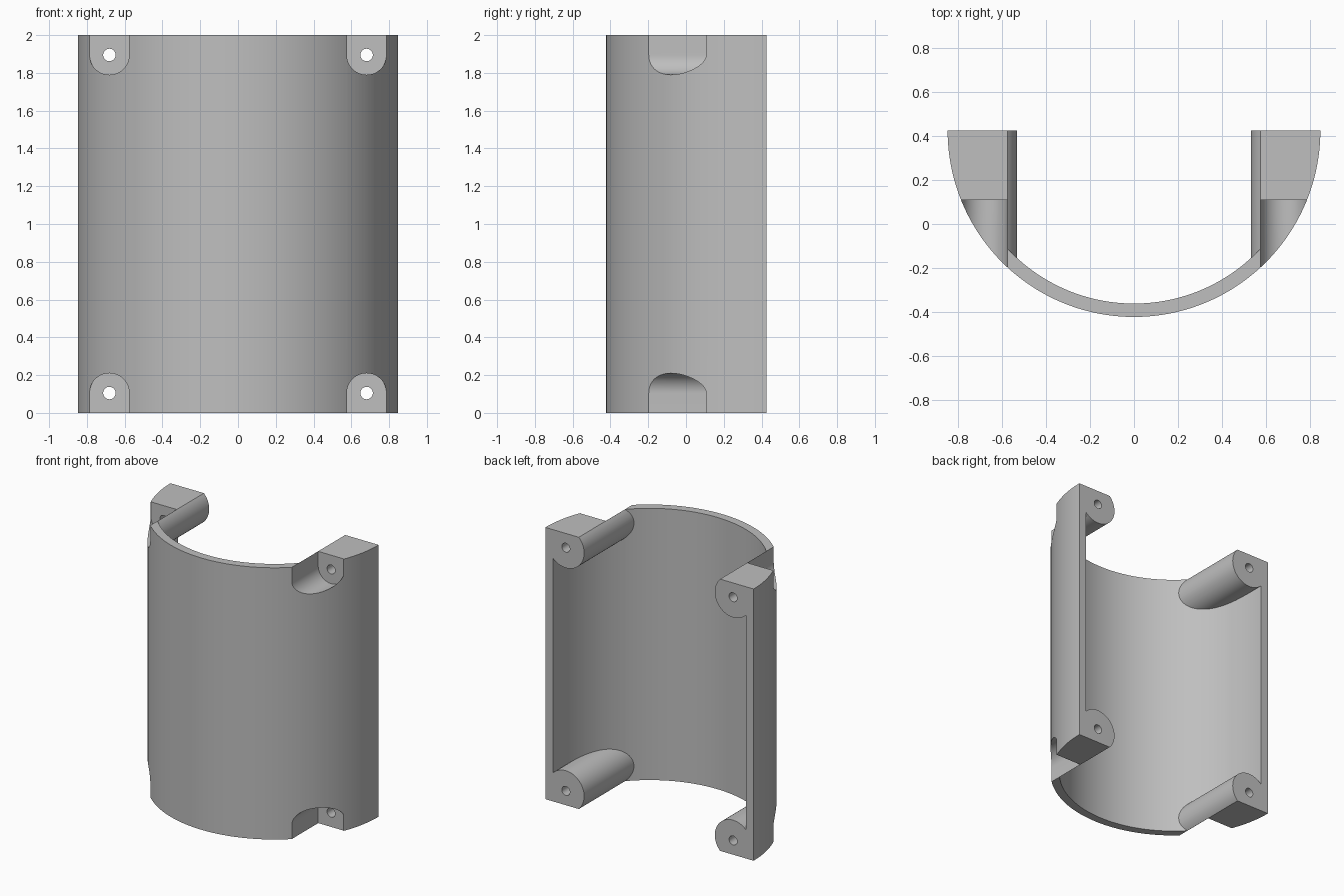
import bpy, bmesh, math

if "Cube" in bpy.data.objects:
    bpy.data.objects.remove(bpy.data.objects["Cube"], do_unlink=True)

LENGTH = 2.0
R_OUT, R_IN, BACK = 0.848, 0.787, 0.425
BOSS_X, BOSS_INSET = 0.681, 0.105
R_BOSS, R_POCKET, R_HOLE = 0.149, 0.105, 0.033
POCKET_FLOOR = 0.11


def arc(cx, cy, r, start, end, n):
    return [(cx + r * math.cos(start + (end - start) * i / n),
             cy + r * math.sin(start + (end - start) * i / n)) for i in range(n + 1)]


def prism(name, profile, axis, lo, hi):
    """Extrude a closed 2D profile along y (profile is x, z) or z (profile is x, y)."""
    bm = bmesh.new()
    put = (lambda a, b: (a, lo, b)) if axis == "y" else (lambda a, b: (a, b, lo))
    face = bm.faces.new([bm.verts.new(put(a, b)) for a, b in profile])
    moved = bmesh.ops.extrude_face_region(bm, geom=[face])["geom"]
    step = (0, hi - lo, 0) if axis == "y" else (0, 0, hi - lo)
    bmesh.ops.translate(bm, vec=step, verts=[v for v in moved if isinstance(v, bmesh.types.BMVert)])
    bmesh.ops.recalc_face_normals(bm, faces=bm.faces)
    mesh = bpy.data.meshes.new(name)
    bm.to_mesh(mesh)
    bm.free()
    obj = bpy.data.objects.new(name, mesh)
    bpy.context.collection.objects.link(obj)
    return obj


def select(obj):
    bpy.ops.object.select_all(action="DESELECT")
    obj.select_set(True)
    bpy.context.view_layer.objects.active = obj


def subtract(target, cutter):
    cutter.hide_render = True
    select(target)
    mod = target.modifiers.new("cut", "BOOLEAN")
    mod.operation, mod.solver, mod.object = "DIFFERENCE", "EXACT", cutter
    bpy.ops.object.modifier_apply(modifier=mod.name)
    bpy.data.objects.remove(cutter, do_unlink=True)


# Solid half cylinder and the hollow to be removed from it
shell = prism("half_shell", arc(0, BACK, R_OUT, math.pi, 2 * math.pi, 96), "z", 0, LENGTH)
hollow_profile = arc(0, BACK, R_IN, math.pi, 2 * math.pi, 96) + [(R_IN, 1), (-R_IN, 1)]
hollow = prism("hollow", hollow_profile, "z", -0.5, LENGTH + 0.5)

corners = [(x, z, out) for x in (-BOSS_X, BOSS_X)
           for z, out in ((BOSS_INSET, -1), (LENGTH - BOSS_INSET, 1))]

# Screw bosses stay as solid material inside the hollow
for x, z, out in corners:
    subtract(hollow, prism("boss", arc(x, z, R_BOSS, 0, 2 * math.pi, 64)[:-1], "y", -1, 2))
subtract(shell, hollow)

# Open-ended screw head pockets and through holes
for x, z, out in corners:
    end = z + out * 0.3
    pocket = arc(x, z, R_POCKET, 0, -out * math.pi, 32)
    pocket += [(x - R_POCKET, end), (x + R_POCKET, end)]
    subtract(shell, prism("pocket", pocket, "y", -1, POCKET_FLOOR))
    subtract(shell, prism("screw_hole", arc(x, z, R_HOLE, 0, 2 * math.pi, 32)[:-1], "y", -1, 2))

# Single grey finish
grey = bpy.data.materials.new("plain_grey")
grey.use_nodes = True
colour = (0.52, 0.52, 0.52, 1)
grey.diffuse_color = colour
grey.node_tree.nodes["Principled BSDF"].inputs["Base Color"].default_value = colour
shell.data.materials.clear()
shell.data.materials.append(grey)
for poly in shell.data.polygons:
    poly.material_index = 0

select(shell)
bpy.ops.object.shade_smooth_by_angle(angle=math.radians(30))
